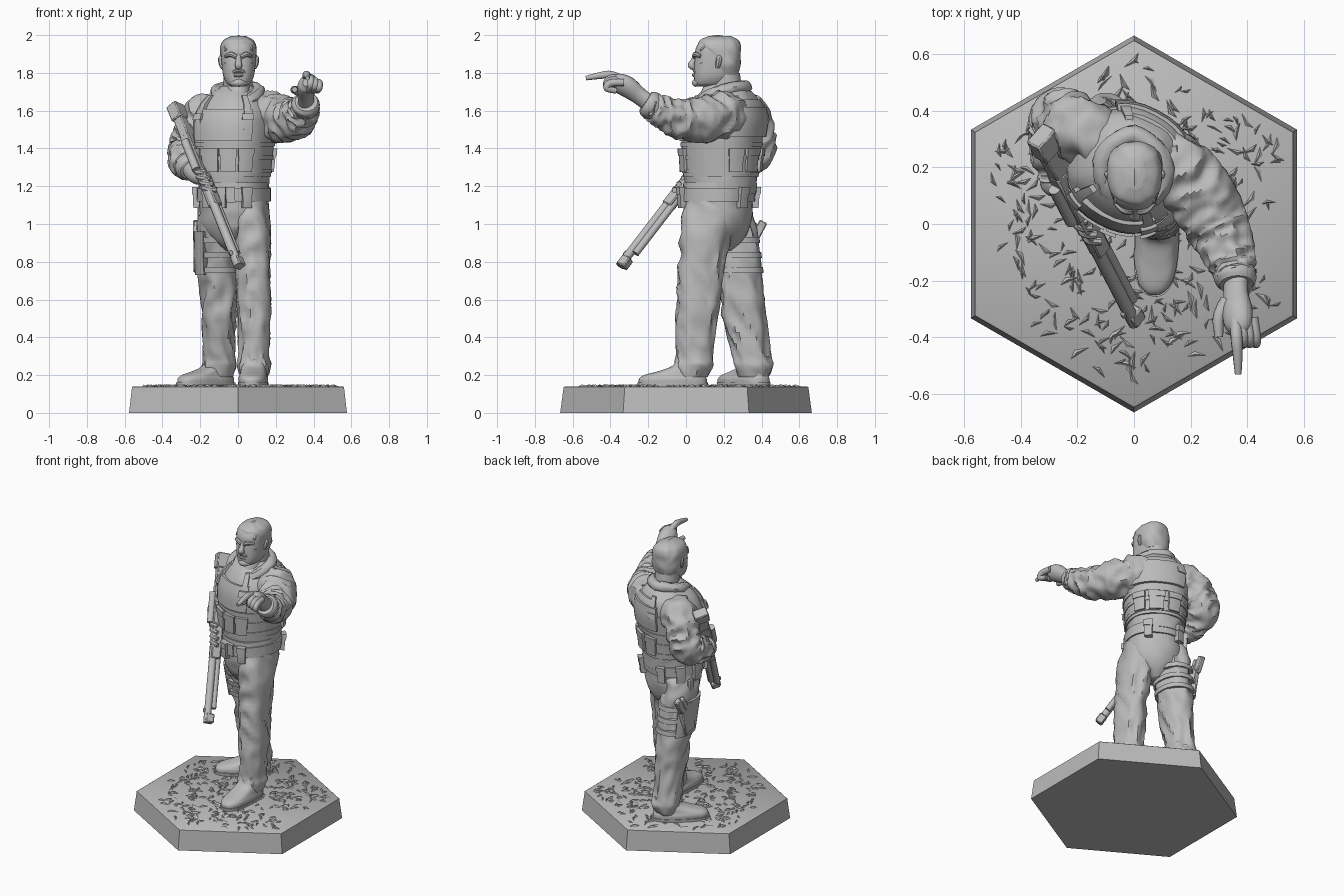
import bpy, bmesh, math, random
from math import sin, cos, radians, pi
from mathutils import Vector, Matrix, Euler, noise

random.seed(4)
cube = bpy.data.objects.get("Cube")
if cube:
    bpy.data.objects.remove(cube)

grey = bpy.data.materials.new("stone grey")
grey.use_nodes = True
grey.diffuse_color = (.5, .5, .5, 1)
grey.node_tree.nodes["Principled BSDF"].inputs["Base Color"].default_value = grey.diffuse_color
parts = []


def finish(name, bm):
    bmesh.ops.recalc_face_normals(bm, faces=bm.faces)
    mesh = bpy.data.meshes.new(name)
    bm.to_mesh(mesh)
    bm.free()
    mesh.materials.append(grey)
    obj = bpy.data.objects.new(name, mesh)
    bpy.context.collection.objects.link(obj)
    parts.append(obj)
    return obj


def skin(name, rings):
    """Bridge a list of point rings and cap both ends."""
    bm = bmesh.new()
    loops = [[bm.verts.new(p) for p in ring] for ring in rings]
    for a, b in zip(loops, loops[1:]):
        for i in range(len(a)):
            bm.faces.new((a[i - 1], a[i], b[i], b[i - 1]))
    bm.faces.new(loops[0])
    bm.faces.new(loops[-1])
    return finish(name, bm)


def spline(keys, steps):
    """Smooth curve through tuples of any length."""
    keys = [Vector(k) for k in keys]
    last = len(keys) - 1
    out = []
    for i in range(last):
        p, a, b, q = keys[max(i - 1, 0)], keys[i], keys[i + 1], keys[min(i + 2, last)]
        for s in range(steps):
            t = s / steps
            u, v = (b - p) / 2, (q - a) / 2
            out.append(a + u * t + (3 * (b - a) - 2 * u - v) * t * t
                       + (2 * (a - b) + u + v) * t ** 3)
    return out + [keys[-1]]


def crease(angle, along, seed):
    n = noise.noise(Vector((cos(angle) * 1.2 + seed, sin(angle) * 1.2, along)))
    return .7 - 2.5 * math.sqrt(n * n + .003)


def rim(key, yaw, square, angle, grow=0):
    """Point on a horizontal rounded section (x, y, z, rx, ry)."""
    c, s = cos(angle), sin(angle)
    x = (key[3] + grow) * math.copysign(abs(c) ** (2 / square), c)
    y = (key[4] + grow) * math.copysign(abs(s) ** (2 / square), s)
    w = radians(yaw)
    return Vector((key[0] + x * cos(w) - y * sin(w), key[1] + x * sin(w) + y * cos(w), key[2]))


def column(name, shape, fold=0, steps=8, sides=36):
    keys, yaw, square = shape
    rings = []
    for k in spline(keys, steps):
        angles = [2 * pi * i / sides for i in range(sides)]
        rings.append([rim(k, yaw, square, a, fold * crease(a, k[2] * 8 + sin(a) * 1.2, len(name)))
                      for a in angles])
    return skin(name, rings)


def limb(name, keys, fold=0, steps=5, sides=20, flat=1):
    """Tube along points (x, y, z, radius)."""
    path = spline(keys, steps)
    side, rings = None, []
    for i, p in enumerate(path):
        t = (path[min(i + 1, len(path) - 1)] - path[max(i - 1, 0)]).to_3d().normalized()
        side = t.orthogonal() if side is None else side - t * side.dot(t)
        side.normalize()
        other = t.cross(side)
        ring = []
        for j in range(sides):
            a = 2 * pi * j / sides
            r = p[3] + fold * crease(a, i / steps * 2.3, len(name))
            ring.append(p.to_3d() + side * r * cos(a) + other * r * flat * sin(a))
        rings.append(ring)
    return skin(name, rings)


def wrap(name, shape, start, end, low, high, thick):
    """Curved plate that follows the surface of a column."""
    keys, yaw, square = shape
    levels = []
    for i in range(5):
        z = low + (high - low) * i / 4
        for a, b in zip(keys, keys[1:]):
            if a[2] <= z <= b[2]:
                levels.append(Vector(a).lerp(Vector(b), (z - a[2]) / (b[2] - a[2])))
                break
    count = max(4, int((end - start) / 9))
    rings = []
    for i in range(count + 1):
        a = radians(start + (end - start) * i / count)
        outer = [rim(k, yaw, square, a, thick) for k in levels]
        inner = [rim(k, yaw, square, a, -.02) for k in reversed(levels)]
        rings.append(outer + inner)
    return skin(name, rings)


def box(name, size, matrix, bevel=.006):
    bm = bmesh.new()
    bmesh.ops.create_cube(bm, size=1)
    bmesh.ops.scale(bm, vec=size, verts=bm.verts)
    bmesh.ops.bevel(bm, geom=bm.edges[:], offset=bevel, segments=1, affect='EDGES')
    bm.transform(matrix)
    return finish(name, bm)


def at(loc, x=0, y=0, z=0):
    return Matrix.Translation(loc) @ Euler((radians(x), radians(y), radians(z))).to_matrix().to_4x4()


# Hexagonal base with scattered flat stone chips
skin("hex_base", [[(r * cos(pi / 6 + i * pi / 3), r * sin(pi / 6 + i * pi / 3), z) for i in range(6)]
                  for r, z in ((.666, 0), (.648, .136), (.64, .141))])
bm = bmesh.new()
for n in range(480):
    x, y = random.uniform(-.55, .55), random.uniform(-.6, .6)
    if max(abs(x * cos(k * pi / 3) + y * sin(k * pi / 3)) for k in range(3)) > .51:
        continue
    turn, size = random.uniform(0, 2 * pi), random.uniform(.025, .055)
    foot = [bm.verts.new((x + size * r * cos(turn + a), y + size * r * sin(turn + a), .139))
            for a, r in ((0, 1), (2, .25), (3.6, .7))]
    tip = bm.verts.new((x, y, .15))
    for i in range(3):
        bm.faces.new((foot[i - 1], foot[i], tip))
    bm.faces.new(foot)
finish("stone_chips", bm)

# Legs and hips
left_leg = ([(.085, .035, .19, .068, .075), (.085, .04, .25, .084, .096), (.085, .045, .32, .079, .092),
             (.085, .06, .55, .084, .11), (.08, .08, .78, .088, .12), (.07, .115, 1, .096, .14),
             (.06, .15, 1.12, .09, .14)], 0, 2.2)
right_leg = ([(-.1, .36, .19, .068, .08), (-.1, .355, .25, .084, .1), (-.1, .345, .32, .08, .098),
              (-.1, .3, .55, .09, .115), (-.11, .27, .78, .1, .122), (-.115, .23, 1, .098, .135),
              (-.1, .19, 1.12, .09, .14)], 0, 2.2)
hips = ([(-.025, .18, .86, .03, .06), (-.025, .18, .92, .1, .125), (-.022, .175, 1, .165, .165),
         (-.022, .168, 1.12, .177, .178), (-.02, .172, 1.22, .175, .185)], -25, 2.3)
column("left_trouser_leg", left_leg, .016)
column("right_trouser_leg", right_leg, .016)
column("hips", hips, .006)


# Boots
def boot(side, cx, cy, yaw):
    w = radians(yaw)

    def layer(rows):
        return ([(cx - sin(w) * s, cy + cos(w) * s, z, rx, ry) for s, z, rx, ry in rows], yaw, 2.5)
    column(side + "_boot_sole", layer([(0, .135, .078, .185), (0, .16, .08, .187)]), steps=1)
    column(side + "_boot", layer([(0, .155, .075, .18), (0, .18, .076, .178), (.01, .2, .07, .16),
                                  (.05, .222, .066, .12), (.085, .25, .064, .085), (.1, .3, .065, .07)]), .004)


boot("left", .08, -.07, -3)
boot("right", -.17, .305, -50)

# Torso, vest and collar
torso = ([(-.022, .185, 1.16, .172, .18), (-.022, .185, 1.3, .183, .19), (-.022, .19, 1.45, .2, .2),
          (-.02, .2, 1.55, .207, .203), (-.015, .21, 1.63, .185, .18), (-.01, .215, 1.69, .13, .14),
          (0, .21, 1.73, .08, .09)], -28, 2.3)
column("jacket", torso, .006)
wrap("vest_shell", torso, 0, 360, 1.25, 1.56, .008)
wrap("chest_panel", torso, -128, -36, 1.44, 1.61, .018)
wrap("back_panel", torso, 34, 128, 1.46, 1.62, .026)
wrap("back_yoke", torso, 46, 118, 1.61, 1.66, .014)
for z in (1.27, 1.34, 1.41):
    wrap("vest_strap", torso, 0, 360, z, z + .022, .013)
for a in (-137, -110, -83, -56, 38, 69, 100):
    wrap("vest_pouch", torso, a, a + 23, 1.275, 1.38, .024)
    wrap("pouch_flap", torso, a - 1, a + 24, 1.36, 1.4, .029)
for start, end in ((-123, -112), (-50, -39), (38, 49), (114, 125)):
    wrap("shoulder_strap", torso, start, end, 1.5, 1.68, .019)
    wrap("strap_buckle", torso, start - 3, end + 3, 1.55, 1.585, .03)
limb("collar", [(-.01, .06, 1.62, .028), (.08, .11, 1.67, .034), (.105, .22, 1.71, .034), (0, .315, 1.725, .034),
                (-.105, .24, 1.71, .034), (-.095, .13, 1.67, .034), (-.01, .06, 1.62, .028)], .006, sides=12)
limb("shirt_front", [(-.01, .1, 1.6, .045), (0, .14, 1.69, .06), (0, .18, 1.74, .06)])

# Belt with pouches
wrap("belt", hips, 0, 360, 1.12, 1.19, .012)
wrap("belt_buckle", hips, -79, -65, 1.115, 1.195, .02)
for a in (-113, -95, -53, 60, 120, 158, 188):
    wrap("belt_pouch", hips, a, a + 15, 1.085, 1.185, .034)
    wrap("belt_pouch_flap", hips, a - 1, a + 16, 1.155, 1.195, .039)

# Thigh holster with pistol
for z in (.74, .82, .9):
    wrap("thigh_strap", right_leg, 0, 360, z, z + .032, .015)
wrap("holster_plate", right_leg, 130, 235, .73, .96, .022)
box("holster", (.04, .11, .2), at((-.215, .3, .85), x=-12))
box("holster_strap", (.02, .06, .2), at((-.205, .24, 1.0)))
box("pistol_grip", (.034, .045, .11), at((-.22, .385, .965), x=-28))
box("pistol_slide", (.034, .1, .04), at((-.22, .34, .965), x=60))

# Left arm, pointing forward
limb("left_sleeve", [(.08, .22, 1.58, .1), (.14, .2, 1.58, .122), (.23, .1, 1.555, .12), (.3, -.02, 1.552, .104),
                     (.345, -.13, 1.597, .08), (.36, -.19, 1.63, .066)], .02, 12, 36)
limb("left_cuff", [(.352, -.16, 1.612, .07), (.36, -.195, 1.635, .074), (.362, -.215, 1.648, .06)])
limb("left_palm", [(.36, -.19, 1.635, .05), (.36, -.25, 1.68, .05), (.365, -.31, 1.725, .06),
                   (.37, -.36, 1.748, .054), (.37, -.39, 1.755, .03)], flat=.8)
limb("index_finger", [(.36, -.33, 1.765, .02), (.362, -.4, 1.79, .021), (.366, -.46, 1.785, .018),
                      (.368, -.53, 1.772, .012)], sides=10)
for i in range(3):
    x = .385 + i * .022
    limb("curled_finger", [(x - .01, -.33, 1.765 - i * .008, .02), (x, -.4, 1.77 - i * .012, .02),
                           (x, -.42, 1.735 - i * .008, .018), (x - .01, -.37, 1.705, .016)], sides=10)
limb("left_thumb", [(.33, -.27, 1.7, .026), (.3, -.33, 1.71, .022), (.3, -.4, 1.712, .015)], sides=10)

# Right arm, holding the rifle
limb("right_sleeve", [(-.1, .27, 1.58, .09), (-.17, .32, 1.57, .115), (-.235, .365, 1.47, .105),
                      (-.265, .36, 1.38, .1), (-.28, .26, 1.335, .085), (-.26, .16, 1.3, .066)], .019, 12, 36)
limb("right_cuff", [(-.267, .19, 1.31, .07), (-.258, .15, 1.3, .074), (-.25, .13, 1.29, .058)])
limb("right_hand", [(-.255, .15, 1.295, .045), (-.23, .09, 1.27, .05), (-.2, .05, 1.25, .045), (-.175, .03, 1.24, .025)])
for i in range(4):
    limb("right_finger", [(-.225 + i * .017, .075 - i * .024, 1.285 - i * .03, .017),
                          (-.215 + i * .017, .02 - i * .024, 1.275 - i * .03, .018),
                          (-.165 + i * .017, .01 - i * .024, 1.27 - i * .03, .014)], sides=8)

# Rifle, built along its own axis from butt to muzzle
butt, muzzle = Vector((-.328, .31, 1.62)), Vector((.012, -.345, .77))
axis = (muzzle - butt).normalized()
wide = axis.cross(Vector((-.6, -.8, .2))).normalized()
rise = axis.cross(wide)
gun = Matrix.Translation(butt) @ Matrix((wide, rise, axis)).transposed().to_4x4()
for name, size, offset, along in (
        ("rifle_butt", (.066, .095, .1), 0, .045), ("rifle_stock", (.054, .075, .2), 0, .15),
        ("rifle_receiver", (.06, .08, .26), 0, .34), ("rifle_magazine", (.044, .1, .07), .04, .42),
        ("rifle_grip", (.04, .09, .045), .05, .28), ("rifle_fore_end", (.056, .062, .25), 0, .57),
        ("rifle_sight", (.02, .03, .03), -.03, 1.04), ("rifle_muzzle", (.05, .056, .06), 0, 1.09)):
    box(name, size, gun @ Matrix.Translation((0, offset, along)))
for name, offset, start, end, r in (("rifle_barrel", -.012, .5, 1.12, .024), ("rifle_tube", .022, .5, 1.02, .02),
                                    ("rifle_scope", -.05, .26, .46, .022)):
    limb(name, [(*(gun @ Vector((0, offset, d))), r) for d in (start, end)], steps=1, sides=12)

# Head, hair and face
column("neck", ([(0, .22, 1.66, .08, .085), (0, .205, 1.8, .075, .08)], 0, 2))
column("head", ([(0, .125, 1.728, .035, .06), (.002, .132, 1.742, .06, .085), (.003, .145, 1.78, .08, .102),
                 (.003, .155, 1.83, .088, .112), (.003, .16, 1.88, .091, .113), (.003, .165, 1.93, .089, .113),
                 (.003, .17, 1.97, .07, .09), (.003, .175, 1.99, .03, .04)], 0, 2.4))
column("hair", ([(.003, .215, 1.79, .07, .062), (.003, .21, 1.84, .093, .077), (.003, .197, 1.89, .097, .09),
                 (.003, .18, 1.935, .097, .11), (.003, .175, 1.972, .079, .1), (.003, .18, 1.996, .035, .055)], 0, 2.3), .006)
for i in range(-3, 4):
    x = .003 + i * .022
    top = 1.985 - i * i * .004
    limb("hair_lock", [(x, .075, top - .03, .008), (x, .12, top - .005, .013), (x, .19, top, .013),
                       (x, .25, top - .03, .009)], sides=8)
limb("nose", [(.003, .055, 1.895, .012), (.003, .038, 1.86, .016), (.003, .03, 1.838, .02), (.003, .055, 1.828, .014)], sides=10)
limb("moustache", [(-.036, .062, 1.79, .007), (-.02, .05, 1.807, .01), (.003, .045, 1.812, .01),
                   (.026, .05, 1.807, .01), (.042, .062, 1.79, .007)], sides=8)
limb("lower_lip", [(-.02, .052, 1.785, .008), (.003, .042, 1.788, .011), (.026, .052, 1.785, .008)], sides=8)
limb("chin", [(-.03, .07, 1.745, .016), (.003, .053, 1.748, .022), (.036, .07, 1.745, .016)], sides=10)
for s in (-1, 1):
    limb("brow", [(.003 + s * .012, .045, 1.884, .012), (.003 + s * .04, .05, 1.898, .014),
                  (.003 + s * .07, .078, 1.888, .01)], sides=8)
    limb("cheekbone", [(.003 + s * .035, .068, 1.835, .012), (.003 + s * .062, .088, 1.848, .015),
                       (.003 + s * .075, .13, 1.856, .012)], sides=8)
    limb("ear", [(.003 + s * .085, .165, 1.825, .01), (.003 + s * .09, .172, 1.85, .016),
                 (.003 + s * .092, .176, 1.877, .016), (.003 + s * .088, .172, 1.892, .008)], sides=8)

# Smooth cloth and skin, crisp gear edges
bpy.ops.object.select_all(action='DESELECT')
for obj in parts:
    obj.select_set(True)
bpy.context.view_layer.objects.active = parts[0]
bpy.ops.object.shade_smooth_by_angle(angle=radians(42))
